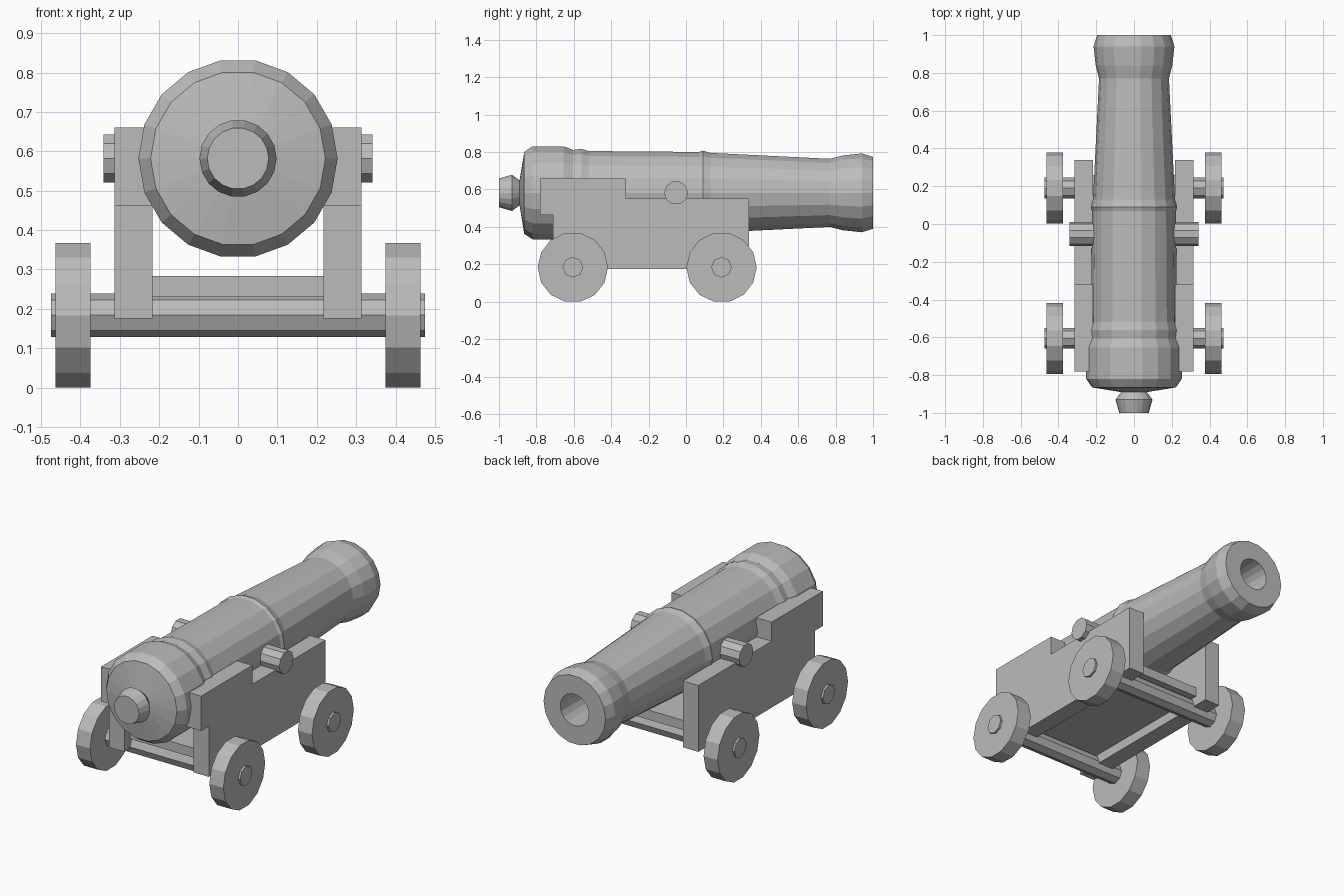
import bpy, bmesh, math
from mathutils import Matrix

if "Cube" in bpy.data.objects:
    bpy.data.objects.remove(bpy.data.objects["Cube"])

grey = bpy.data.materials.new("plain grey")
grey.diffuse_color = (0.5, 0.5, 0.5, 1)
grey.use_nodes = True
grey.node_tree.nodes["Principled BSDF"].inputs["Base Color"].default_value = grey.diffuse_color


def finish(bm, name):
    bmesh.ops.recalc_face_normals(bm, faces=bm.faces)
    me = bpy.data.meshes.new(name)
    bm.to_mesh(me)
    bm.free()
    me.materials.append(grey)
    ob = bpy.data.objects.new(name, me)
    bpy.context.collection.objects.link(ob)
    return ob


def lathe_y(name, profile, sides, z):
    """Spin (y, radius) pairs around a lengthwise axis; both ends are capped."""
    bm = bmesh.new()
    rings = []
    for y, r in profile:
        rings.append([bm.verts.new((r * math.cos(2 * math.pi * i / sides), y,
                                    z + r * math.sin(2 * math.pi * i / sides)))
                      for i in range(sides)])
    for a, b in zip(rings, rings[1:]):
        for i in range(sides):
            j = (i + 1) % sides
            bm.faces.new((a[i], a[j], b[j], b[i]))
    bm.faces.new(rings[0])
    bm.faces.new(rings[-1])
    return finish(bm, name)


def cylinder_x(name, x0, x1, y, z, r, sides):
    """Cylinder lying across, with a corner pointing along y."""
    bm = bmesh.new()
    ring = [bm.verts.new((x0, y + r * math.cos(2 * math.pi * i / sides),
                          z + r * math.sin(2 * math.pi * i / sides)))
            for i in range(sides)]
    extrude_x(bm, ring, x1 - x0)
    return finish(bm, name)


def extrude_x(bm, verts, depth):
    face = bm.faces.new(verts)
    out = bmesh.ops.extrude_face_region(bm, geom=[face], use_keep_orig=True)
    moved = [g for g in out["geom"] if isinstance(g, bmesh.types.BMVert)]
    bmesh.ops.translate(bm, verts=moved, vec=(depth, 0, 0))


def plate_x(name, outline, x0, x1):
    bm = bmesh.new()
    extrude_x(bm, [bm.verts.new((x0, y, z)) for y, z in outline], x1 - x0)
    return finish(bm, name)


# Barrel: knob, breech, rings, muzzle swell, then back down the bore
lathe_y("barrel", [
    (-1.0, 0.078), (-0.93, 0.098), (-0.89, 0.068), (-0.865, 0.222),
    (-0.82, 0.253), (-0.655, 0.253), (-0.605, 0.233), (-0.56, 0.239),
    (-0.52, 0.227), (0.07, 0.222), (0.09, 0.229), (0.13, 0.217),
    (0.77, 0.185), (0.84, 0.203), (0.94, 0.214), (1.0, 0.195),
    (1.0, 0.09), (0.3, 0.09)], 18, 0.582)

# Stepped carriage cheeks and trunnions on both sides
cheek = [(-0.78, 0.66), (-0.78, 0.463), (-0.71, 0.463), (-0.71, 0.175),
         (0.338, 0.175), (0.338, 0.552), (-0.32, 0.552), (-0.32, 0.66)]
for side, s in (("left", -1), ("right", 1)):
    plate_x(side + "_cheek", cheek, s * 0.217, s * 0.314)
    cylinder_x(side + "_trunnion", s * 0.15, s * 0.341, -0.053, 0.582, 0.064, 10)

# Carriage bed
plate_x("carriage_bed", [(-0.66, 0.23), (0.26, 0.23), (0.26, 0.284), (-0.66, 0.284)],
        -0.217, 0.217)

# Axles and wheels
for end, y in (("rear", -0.605), ("front", 0.19)):
    cylinder_x(end + "_axle", -0.475, 0.475, y, 0.184, 0.055, 8)
    for side, s in (("left", -1), ("right", 1)):
        cylinder_x(f"{end}_{side}_wheel", s * 0.375, s * 0.463, y, 0.1835, 0.188, 14)
